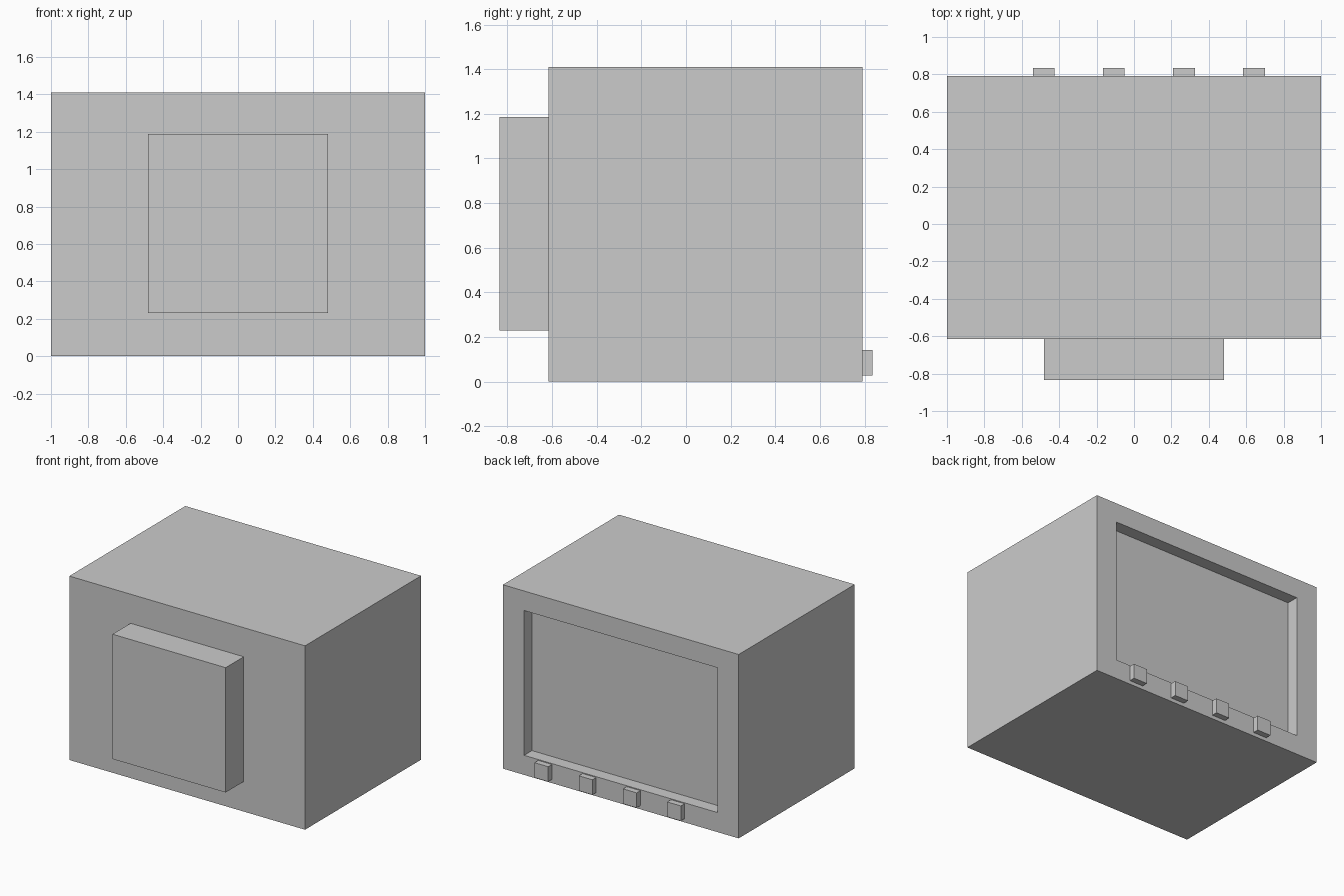
import bpy, bmesh
from mathutils import Vector

if "Cube" in bpy.data.objects:
    bpy.data.objects.remove(bpy.data.objects["Cube"])


def box(name, lo, hi):
    """Axis-aligned box between two opposite corners."""
    lo, hi = Vector(lo), Vector(hi)
    bm = bmesh.new()
    bmesh.ops.create_cube(bm, size=1)
    for v in bm.verts:
        v.co = (lo + hi) / 2 + v.co * (hi - lo)
    mesh = bpy.data.meshes.new(name)
    bm.to_mesh(mesh)
    bm.free()
    obj = bpy.data.objects.new(name, mesh)
    bpy.context.collection.objects.link(obj)
    return obj


SCREEN_Y = 0.79      # face that carries the screen and buttons
REAR_Y = -0.616
HEIGHT = 1.41

# Cabinet, with the screen recess inset into its +y face
cabinet = box("cabinet", (-1, REAR_Y, 0), (1, SCREEN_Y, HEIGHT))
bm = bmesh.new()
bm.from_mesh(cabinet.data)
bm.normal_update()
face = max(bm.faces, key=lambda f: f.normal.y)
bmesh.ops.inset_individual(bm, faces=[face], thickness=0.1)
mid = HEIGHT / 2
for v in face.verts:
    v.co.x = 0.82 if v.co.x > 0 else -0.82
    v.co.z = mid + (0.555 if v.co.z > mid else -0.555)
screen = bmesh.ops.extrude_discrete_faces(bm, faces=[face])["faces"][0]
bmesh.ops.translate(bm, verts=screen.verts, vec=(0, -0.095, 0))
bm.to_mesh(cabinet.data)
bm.free()

# Tube housing on the opposite side
box("tube_housing", (-0.48, -0.835, 0.23), (0.48, REAR_Y, 1.187))

# Row of buttons under the screen
for i in range(4):
    x = -0.483 + i * 0.375
    box(f"button_{i + 1}", (x - 0.058, SCREEN_Y, 0.028), (x + 0.058, 0.835, 0.143))
